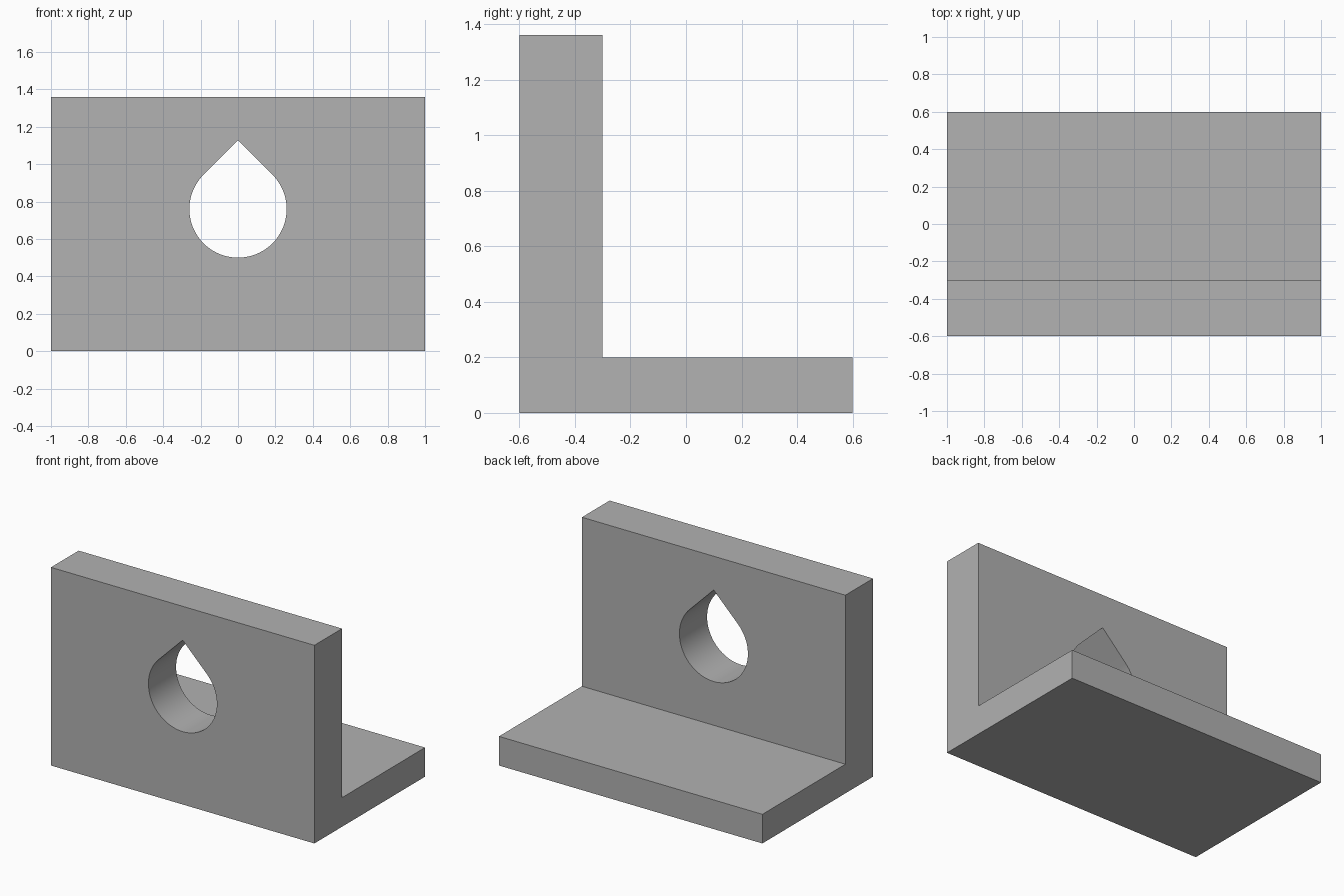
import bpy
import math

cube = bpy.data.objects.get("Cube")
if cube:
    bpy.data.objects.remove(cube, do_unlink=True)

grey = bpy.data.materials.new("plain grey")
grey.use_nodes = True
colour = (0.445, 0.445, 0.445, 1)
grey.diffuse_color = colour
grey.node_tree.nodes["Principled BSDF"].inputs["Base Color"].default_value = colour


def prism(name, start, end):
    """Closed solid spanning two matching outlines."""
    n = len(start)
    faces = [tuple(range(n))[::-1], tuple(range(n, 2 * n))]
    faces += [(i, (i + 1) % n, n + (i + 1) % n, n + i) for i in range(n)]
    mesh = bpy.data.meshes.new(name)
    mesh.from_pydata(start + end, [], faces)
    mesh.materials.append(grey)
    obj = bpy.data.objects.new(name, mesh)
    bpy.context.collection.objects.link(obj)
    return obj


# L-shaped bracket: thick upright wall at the front, thinner base behind
profile = [(-0.6, 0), (0.6, 0), (0.6, 0.2), (-0.3, 0.2), (-0.3, 1.36), (-0.6, 1.36)]
bracket = prism("angle_bracket",
                [(-1, y, z) for y, z in profile],
                [(1, y, z) for y, z in profile])

# Teardrop cutter: circle whose 45 degree tangents meet in a point on top
radius, centre, steps = 0.26, 0.76, 64
drop = [(0, centre + radius * math.sqrt(2))]
for i in range(steps + 1):
    a = math.radians(135 + 270 * i / steps)
    drop.append((radius * math.cos(a), centre + radius * math.sin(a)))
cutter = prism("teardrop_cutter",
               [(x, -0.1, z) for x, z in drop],
               [(x, -0.8, z) for x, z in drop])
cutter.hide_render = True

# Cut the hole through the wall
cut = bracket.modifiers.new("teardrop_hole", "BOOLEAN")
cut.operation = "DIFFERENCE"
cut.solver = "EXACT"
cut.object = cutter
bpy.context.view_layer.update()
bpy.ops.object.select_all(action="DESELECT")
bpy.context.view_layer.objects.active = bracket
bracket.select_set(True)
bpy.ops.object.modifier_apply(modifier=cut.name)
bpy.data.objects.remove(cutter, do_unlink=True)

# Smooth bore, crisp edges
bpy.ops.object.shade_smooth_by_angle(angle=math.radians(30))
